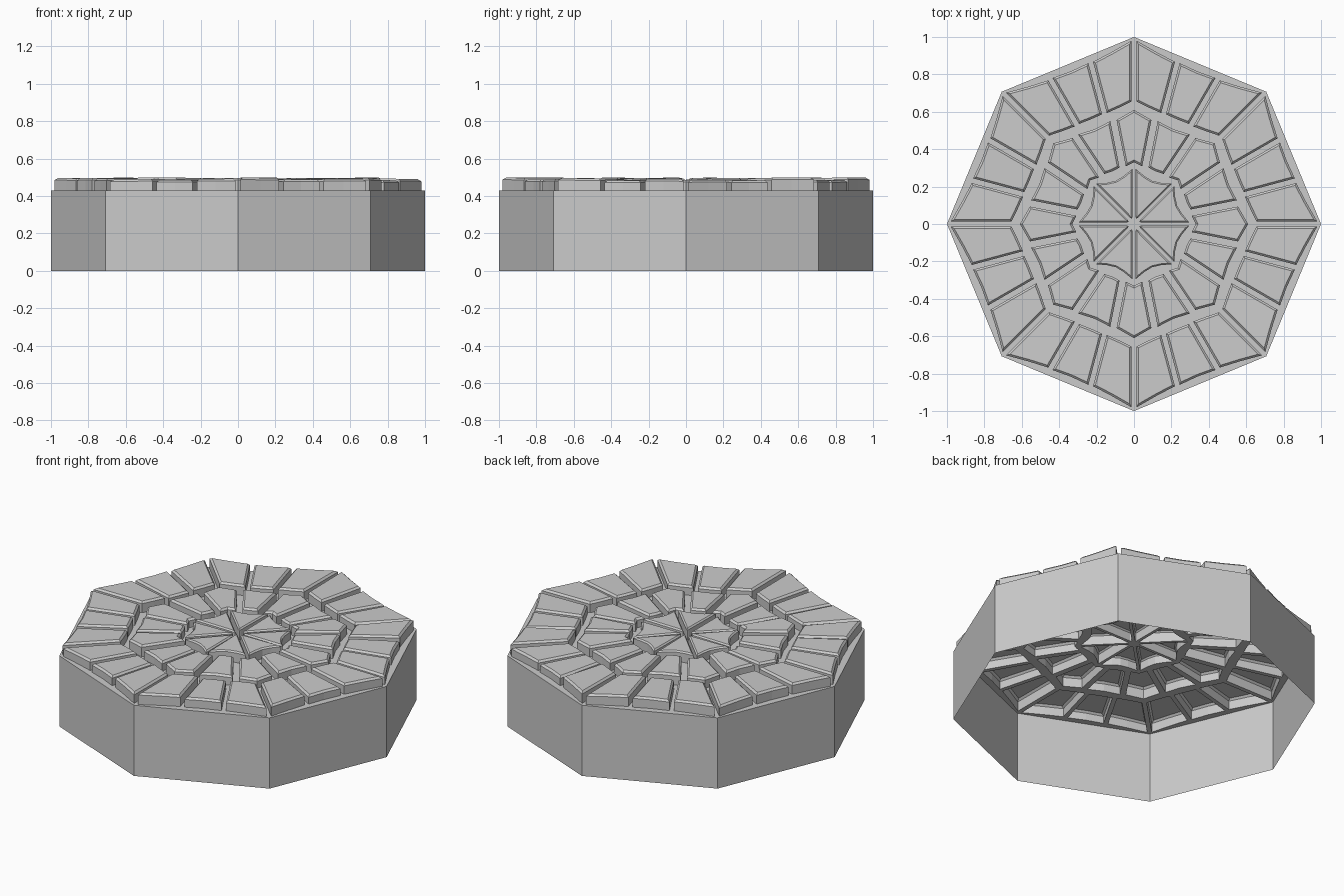
import bpy, bmesh, random
from math import radians, cos, sin, pi
from mathutils import Vector

if "Cube" in bpy.data.objects:
    bpy.data.objects.remove(bpy.data.objects["Cube"])

random.seed(4)
FLOOR = 0.43
bm = bmesh.new()
outline_edges = []


def octagon(r, deg, sag=0.0):
    """Radius of an octagon (corner radius r) at an angle, sides bowed inward by sag."""
    t = (deg % 45) / 45
    return r * cos(pi / 8) / cos((t - 0.5) * pi / 4) - sag * sin(pi * t)


def point(deg, r, side=0.0):
    a = radians(deg)
    return Vector((r * cos(a) - side * sin(a), r * sin(a) + side * cos(a), FLOOR))


def stone(a0, a1, inner, outer, gap, steps, chamfer=0.011):
    """One paving stone: open-bottomed block with a chamfered top."""
    ring = []
    for i in range(steps + 1):
        t = i / steps
        a = a0 + (a1 - a0) * t
        ring.append(point(a, octagon(outer[0], a, outer[1]), gap / 2 * (1 - 2 * t)))
    for i in reversed(range(steps + 1)):
        t = i / steps
        a = a0 + (a1 - a0) * t
        ring.append(point(a, octagon(inner[0], a, inner[1]), gap / 2 * (1 - 2 * t)))
    low = [bm.verts.new(p) for p in ring]
    top_z = random.uniform(0.484, 0.497)
    centre = sum(ring, Vector()) / len(ring)
    tx, ty = random.uniform(-.02, .02), random.uniform(-.02, .02)
    high = []
    for p in ring:
        d = p - centre
        high.append(bm.verts.new((p.x, p.y, top_z - chamfer + tx * d.x + ty * d.y)))
    n = len(ring)
    for i in range(n):
        j = (i + 1) % n
        bm.faces.new((low[i], low[j], high[j], high[i]))
        outline_edges.append(bm.edges.get((low[i], low[j])))
    top = bm.faces.new(high)
    bm.normal_update()
    bmesh.ops.inset_region(bm, faces=[top], thickness=chamfer, depth=chamfer,
                           use_even_offset=True, use_boundary=True)


# Outer ring: three stones per side
for k in range(24):
    stone(k * 15, k * 15 + 15, (0.655, 0.0), (0.98, 0.022), 0.026, 2)
# Middle ring: sixteen stones, alternately centred on corners and sides
for k in range(16):
    a = k * 22.5
    stone(a - 11.25, a + 11.25, (0.33, 0.0), (0.61, 0.015), 0.034, 2)
# Centre: eight wedges with bowed rims
for k in range(8):
    stone(k * 45, k * 45 + 45, (0.035, 0.0), (0.295, 0.022), 0.018, 4, 0.008)

# Hollow body: eight walls, open underneath
top = [bm.verts.new(point(k * 45, 1)) for k in range(8)]
base = [bm.verts.new((v.co.x, v.co.y, 0)) for v in top]
for i in range(8):
    j = (i + 1) % 8
    bm.faces.new((base[i], base[j], top[j], top[i]))
    outline_edges.append(bm.edges.get((top[i], top[j])))

# Groove floor between the stones
bmesh.ops.triangle_fill(bm, edges=outline_edges, use_beauty=True, normal=(0, 0, 1))
bm.normal_update()
for f in bm.faces:
    if abs(f.normal.z) > 0.99 and f.normal.z < 0:
        f.normal_flip()

mesh = bpy.data.meshes.new("paved_platform")
bm.to_mesh(mesh)
bm.free()
obj = bpy.data.objects.new("paved_platform", mesh)
bpy.context.collection.objects.link(obj)
